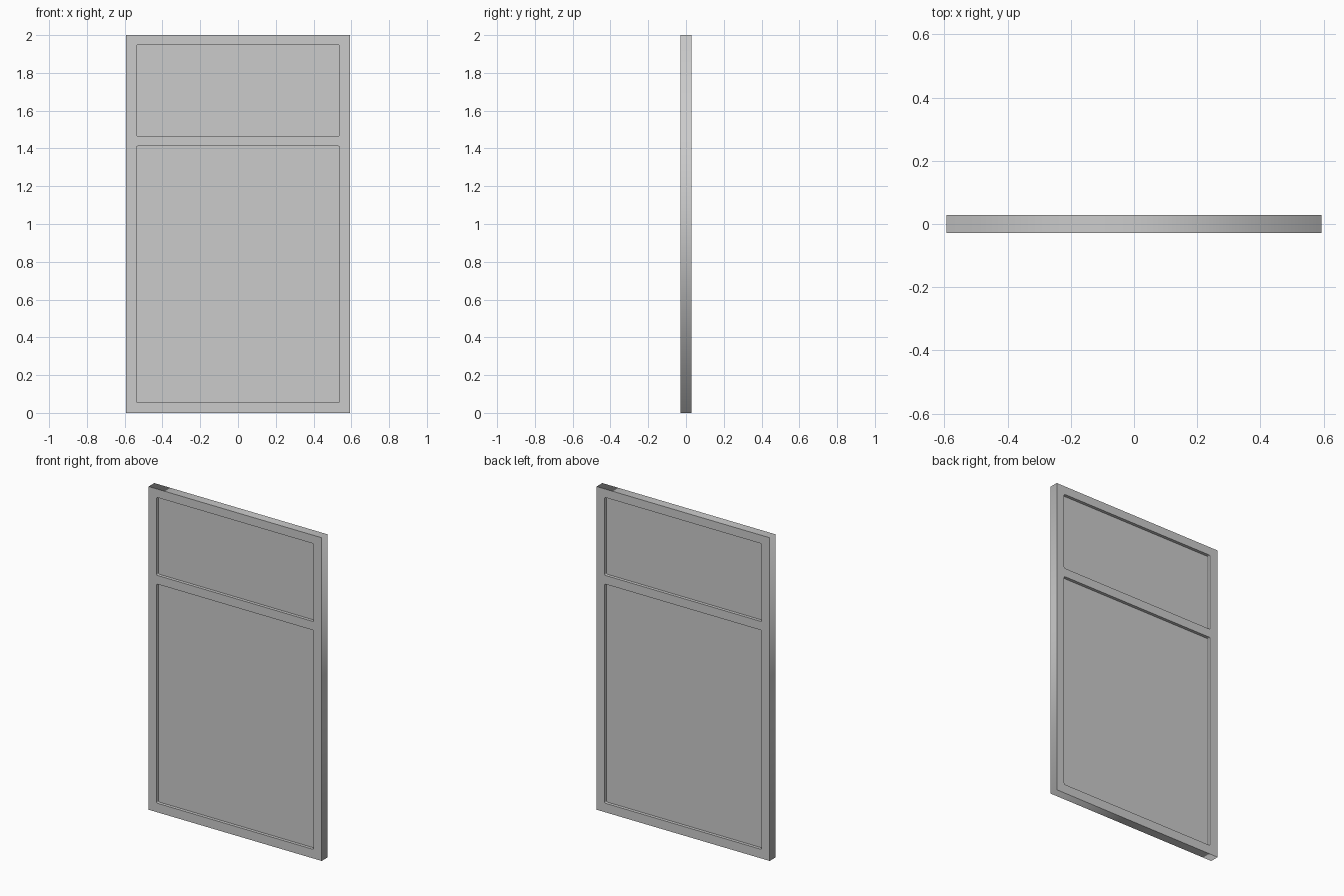
import bpy
from math import pi, sin, cos

if "Cube" in bpy.data.objects:
    bpy.data.objects.remove(bpy.data.objects["Cube"])

HALF_W, HEIGHT, HALF_D = 0.593, 2.0, 0.028
OPEN_X = 0.538
OPENINGS = {"lower": (0.056, 1.412), "upper": (1.466, 1.948)}
PANE_HALF_D = 0.009


def rounded_rect(x, z0, z1, r, seg=4):
    pts = []
    for i, (cx, cz) in enumerate([(x - r, z1 - r), (r - x, z1 - r),
                                  (r - x, z0 + r), (x - r, z0 + r)]):
        for k in range(seg + 1):
            a = (i + k / seg) * pi / 2
            pts.append((cx + r * cos(a), cz + r * sin(a)))
    return pts


def extruded_outline(name, outlines, half_depth):
    curve = bpy.data.curves.new(name, 'CURVE')
    curve.dimensions = '2D'
    curve.fill_mode = 'BOTH'
    curve.extrude = half_depth
    for pts in outlines:
        spline = curve.splines.new('POLY')
        spline.points.add(len(pts) - 1)
        for p, (x, z) in zip(spline.points, pts):
            p.co = (x, z, 0, 1)
        spline.use_cyclic_u = True
    obj = bpy.data.objects.new(name, curve)
    obj.rotation_euler.x = pi / 2
    bpy.context.collection.objects.link(obj)
    bpy.ops.object.select_all(action='DESELECT')
    obj.select_set(True)
    bpy.context.view_layer.objects.active = obj
    bpy.ops.object.convert(target='MESH')
    return bpy.context.object


# Frame with two softly rounded openings
outer = [(HALF_W, 0), (HALF_W, HEIGHT), (-HALF_W, HEIGHT), (-HALF_W, 0)]
holes = [rounded_rect(OPEN_X, z0, z1, 0.008) for z0, z1 in OPENINGS.values()]
extruded_outline("window_frame", [outer] + holes, HALF_D)

# Recessed panes filling the openings
for label, (z0, z1) in OPENINGS.items():
    extruded_outline(label + "_pane", [rounded_rect(OPEN_X, z0, z1, 0.008)], PANE_HALF_D)
